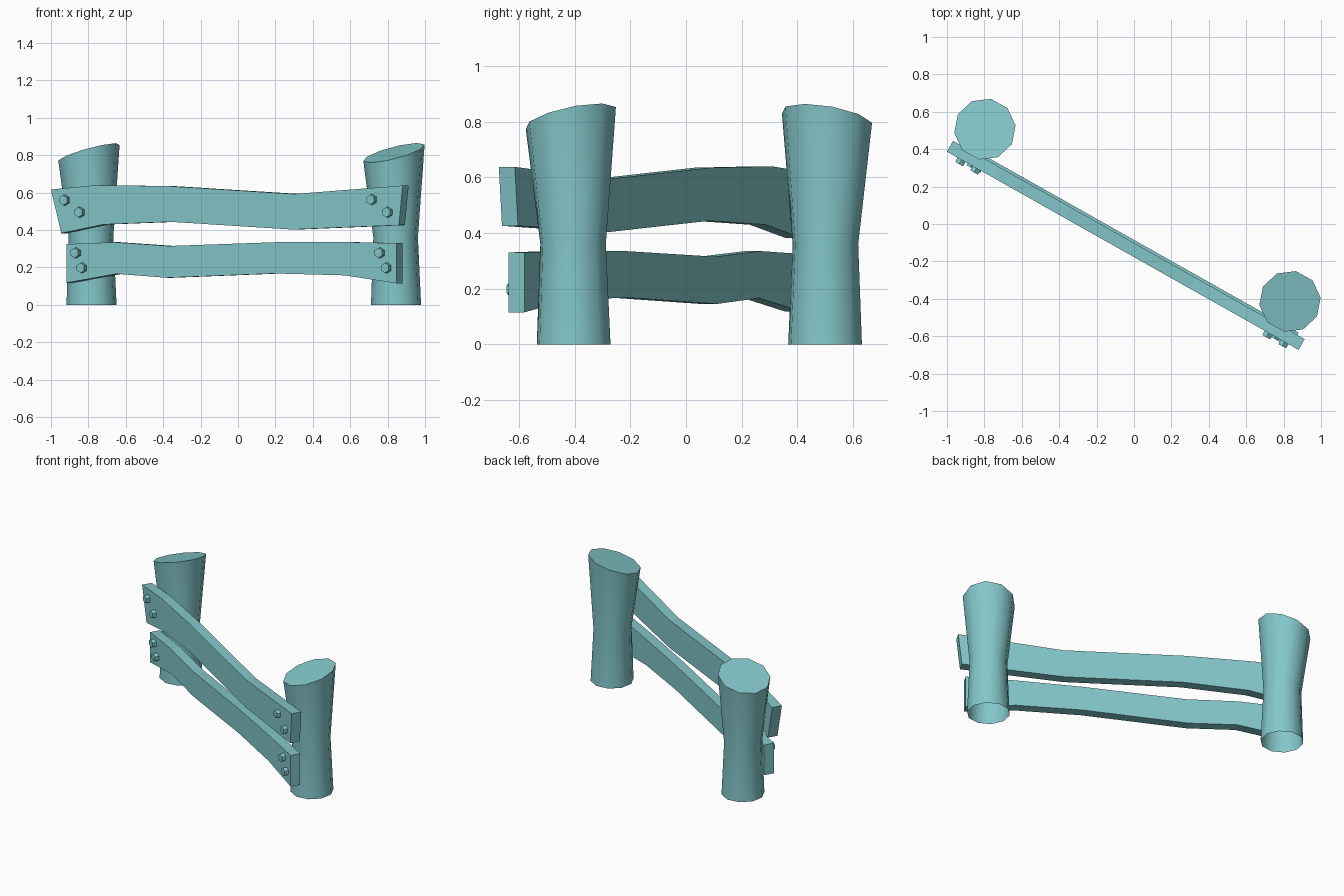
import bpy, bmesh
from math import cos, sin, radians, atan2, pi
from mathutils import Vector, Matrix

if "Cube" in bpy.data.objects:
    bpy.data.objects.remove(bpy.data.objects["Cube"])

ANGLE = atan2(-1.06, 1.88)             # direction of the rails seen from the top
ALONG = Vector((cos(ANGLE), sin(ANGLE), 0))
OUT = Vector((sin(ANGLE), -cos(ANGLE), 0))   # towards the front
THICK = 0.066

teal = bpy.data.materials.new("teal_wood")
teal.diffuse_color = (0.23, 0.57, 0.59, 1)
teal.use_nodes = True
teal.node_tree.nodes["Principled BSDF"].inputs["Base Color"].default_value = teal.diffuse_color


def front_point(x, z, back=0):
    """Point on the front plane of a rail, from front-view coordinates."""
    return Vector((x, 0.39 + back + (x + 1.0) * sin(ANGLE) / cos(ANGLE), z))


def finish(name, bm, fix_normals=True):
    if fix_normals:
        bmesh.ops.recalc_face_normals(bm, faces=bm.faces)
    me = bpy.data.meshes.new(name)
    bm.to_mesh(me)
    bm.free()
    me.materials.append(teal)
    ob = bpy.data.objects.new(name, me)
    bpy.context.collection.objects.link(ob)
    return ob


def post(name, base, top, slope):
    """Ten-sided waisted log with a slanted cut top and an open underside."""
    bm = bmesh.new()
    n = 10
    rings = []
    for t, r, z in ((0, 0.135, 0), (0.2, 0.12, 0.36), (1, 0.165, 0.813)):
        c = Vector(base).lerp(Vector(top), t)
        ring = []
        for i in range(n):
            a = radians(7) + 2 * pi * i / n
            dx, dy = r * cos(a), r * sin(a)
            tilt = slope[0] * dx + slope[1] * dy if t == 1 else 0
            ring.append(bm.verts.new((c.x + dx, c.y + dy, z + tilt)))
        rings.append(ring)
    for lo, hi in zip(rings, rings[1:]):
        for i in range(n):
            j = (i + 1) % n
            bm.faces.new((lo[i], lo[j], hi[j], hi[i])).smooth = True
    bm.faces.new(rings[-1])
    for e in bm.edges:                 # crisp rim around the cut
        if all(v in rings[-1] for v in e.verts):
            e.smooth = False
    return finish(name, bm, False)


def rail(name, upper, lower, back):
    """Rough plank: strips between matching top and bottom outline points."""
    bm = bmesh.new()
    sections = []
    for (xt, zt), (xb, zb) in zip(upper, lower):
        a, b = front_point(xt, zt, back), front_point(xb, zb, back)
        sections.append([bm.verts.new(p) for p in
                         (a, b, b - OUT * THICK, a - OUT * THICK)])
    for s, t in zip(sections, sections[1:]):
        for i in range(4):
            j = (i + 1) % 4
            bm.faces.new((s[i], s[j], t[j], t[i]))
    bm.faces.new(sections[0])
    bm.faces.new(sections[-1])
    return finish(name, bm)


def bolt(name, x, z, back):
    """Hexagonal bolt head on the front of a rail."""
    bm = bmesh.new()
    rot = Matrix((ALONG, Vector((0, 0, 1)), OUT)).transposed().to_4x4()
    pos = front_point(x + 0.008, z, back) + OUT * 0.004
    bmesh.ops.create_cone(bm, cap_ends=True, segments=6, radius1=0.029,
                          radius2=0.027, depth=0.044,
                          matrix=Matrix.Translation(pos) @ rot)
    return finish(name, bm)


# Posts
post("left_post", (-0.783, 0.50), (-0.797, 0.507), (0.27, -0.155))
post("right_post", (0.845, -0.404), (0.834, -0.414), (0.25, 0.20))

# Rails: the lower one sits slightly further back
BACK = {"upper": -0.003, "lower": 0.013}
rail("upper_rail",
     [(-1.0, 0.617), (-0.76, 0.64), (-0.37, 0.635), (0.3, 0.593), (0.88, 0.638)],
     [(-0.945, 0.383), (-0.72, 0.43), (-0.36, 0.444), (0.29, 0.403), (0.86, 0.426)],
     BACK["upper"])
rail("lower_rail",
     [(-0.917, 0.325), (-0.66, 0.335), (-0.37, 0.315), (0.2, 0.335), (0.57, 0.336), (0.848, 0.33)],
     [(-0.917, 0.118), (-0.65, 0.166), (-0.38, 0.145), (0.2, 0.168), (0.57, 0.158), (0.848, 0.115)],
     BACK["lower"])

# Bolts
for row, spots in (("upper", ((-0.93, 0.56), (-0.85, 0.495), (0.712, 0.563), (0.797, 0.495))),
                   ("lower", ((-0.87, 0.278), (-0.838, 0.198), (0.755, 0.278), (0.79, 0.198)))):
    for i, (x, z) in enumerate(spots):
        bolt(f"{row}_bolt_{i + 1}", x, z, BACK[row])
